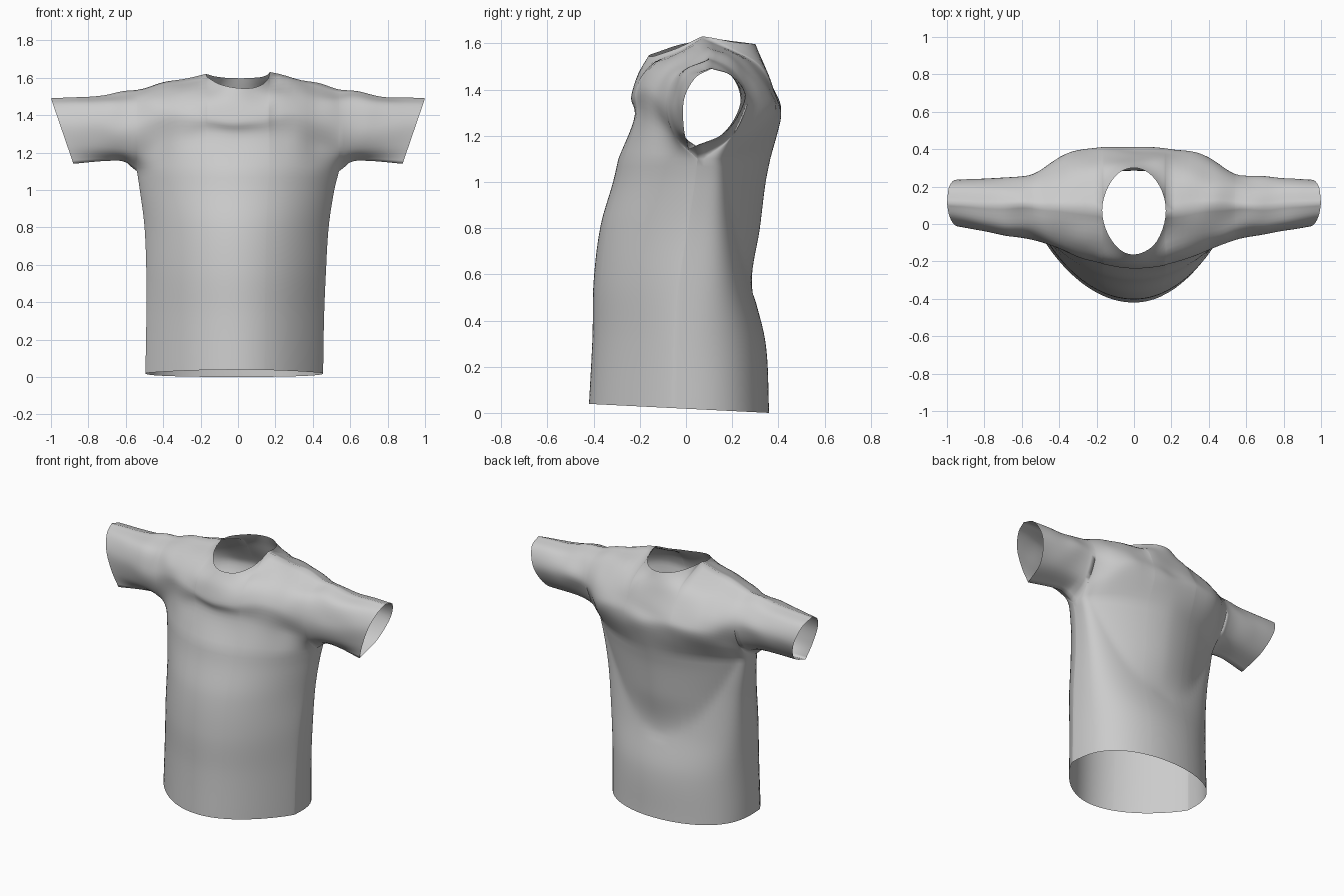
import bpy, bmesh, math
from mathutils import Vector, noise

if "Cube" in bpy.data.objects:
    bpy.data.objects.remove(bpy.data.objects["Cube"])


def spline(ts, vals, t):
    """Smooth curve through vectors vals placed at parameters ts."""
    i = 0
    while i < len(ts) - 2 and t > ts[i + 1]:
        i += 1

    def slope(k):
        a, b = max(k - 1, 0), min(k + 1, len(ts) - 1)
        return (vals[b] - vals[a]) / (ts[b] - ts[a])
    h = ts[i + 1] - ts[i]
    s = (t - ts[i]) / h
    return (vals[i] * (2*s**3 - 3*s**2 + 1) + slope(i) * h * (s**3 - 2*s**2 + s)
            + vals[i + 1] * (3*s**2 - 2*s**3) + slope(i + 1) * h * (s**3 - s**2))


# Torso profile by height: left width, right width, front, back beside the drape,
# back at the middle, side y, front roundness, back roundness
ZS = [0, .3, .55, .8, 1.0, 1.1]
RINGS = [Vector(r) for r in (
    (.495, .455, -.42, .36, .36, -.06, .90, .34), (.49, .46, -.405, .345, .345, -.05, .88, .34),
    (.49, .47, -.40, .285, .285, -.03, .82, .26), (.50, .485, -.37, .245, .32, .01, .78, .22),
    (.525, .515, -.315, .225, .345, .04, .75, .20), (.54, .54, -.293, .22, .365, .05, .75, .20))]
ARMPIT, NECK = .54, .17

# Sleeve and shoulder sections (y, z): underside, 3 front, ridge, 3 back
KX = [0, .17, .32, .43, .54, .60, .72, 1.0]
KEYS = [
    [(0, 1.1), (-.222, 1.28), (-.238, 1.36), (-.215, 1.45), (-.16, 1.545), (.35, 1.5), (.39, 1.38), (.41, 1.28)],
    [(0, 1.1), (-.21, 1.29), (-.212, 1.40), (-.145, 1.51), (.07, 1.625), (.29, 1.53), (.385, 1.38), (.405, 1.28)],
    [(0, 1.1), (-.165, 1.27), (-.165, 1.41), (-.10, 1.51), (.09, 1.59), (.26, 1.52), (.37, 1.39), (.38, 1.28)],
    [(0, 1.1), (-.10, 1.23), (-.125, 1.37), (-.07, 1.48), (.10, 1.57), (.23, 1.5), (.325, 1.38), (.315, 1.25)],
    [(.05, 1.1), (-.05, 1.2), (-.085, 1.34), (-.03, 1.47), (.10, 1.54), (.21, 1.47), (.265, 1.35), (.20, 1.2)],
    [(.045, 1.148), (-.04, 1.21), (-.07, 1.34), (-.02, 1.47), (.10, 1.53), (.20, 1.47), (.255, 1.36), (.185, 1.21)],
    [(.04, 1.156), (-.03, 1.22), (-.055, 1.34), (-.01, 1.46), (.10, 1.505), (.20, 1.46), (.25, 1.36), (.18, 1.22)],
    [(.01, 1.14), (-.01, 1.24), (-.008, 1.36), (.04, 1.45), (.11, 1.49), (.20, 1.455), (.235, 1.34), (.16, 1.21)],
]
BACK_COLLAR = (.30, 1.60)


def half(key, k, back):
    """Front or back half of a section, from the underside up to the ridge."""
    pts = [key[0]] + key[:3:-1] if back else key[:5]
    if back and k == 0:
        pts = pts[:-1] + [BACK_COLLAR]
    return [Vector(p) for p in pts]


HALVES = [[half(key, k, back) for k, key in enumerate(KEYS)] for back in (0, 1)]


def torso_point(u, z, back):
    wl, wr, f, b, mid, side, pf, pb = spline(ZS, RINGS, z)
    x = u * (wr if u > 0 else wl)
    round_off = max(0, 1 - u * u)
    if back:
        y = side + (b - side) * round_off ** pb
        if z > .5:  # U-shaped drape hanging from the shoulder blades
            q = min(1, abs(x) / (.04 + .46 * ((z - .5) / .6) ** .6))
            y += (mid - b) * (1 - q ** 1.7)
    else:
        y = side + (f - side) * round_off ** pf
    return Vector((x, y, z + (1 - z / 1.1) * (.018 - .05 * y)))


def upper_point(x, v, back):
    ax = abs(x)
    rows = HALVES[back]
    if ax < NECK:  # neck opening follows an ellipse
        q = ax / NECK
        ctrl = []
        for j in range(5):
            w = (1 - j / 4) * q * q + j / 4 * (1 - math.sqrt(1 - q * q))
            ctrl.append(rows[0][j].lerp(rows[1][j], w))
    else:
        ctrl = [spline(KX[1:], [r[j] for r in rows[1:]], ax) for j in range(5)]
    if ax <= ARMPIT + 1e-6:
        base = torso_point(max(-1, min(1, x / ARMPIT)), 1.1, back)
        ctrl[0] = Vector((base.y, base.z))
    y, z = spline([0, .25, .5, .75, 1], ctrl, v)
    if ax > .6:  # slanted cuff
        ax -= .12 * (1.49 - z) / .35 * (ax - .6) / .4
    return Vector((math.copysign(ax, x), y, z))


def crumple(p):
    """Soft cloth wrinkles around the shoulders."""
    k = max(0, min(1, (p.z - 1.2) / .15)) * max(0, min(1, (.95 - abs(p.x)) / .3))
    n = noise.noise_vector(p * 6)
    return p + Vector((0, n.y * .014, n.z * .016)) * k


# Columns across the shirt: neck, shoulder, sleeve
right = [NECK * math.sin(math.pi / 2 * k / 10) for k in range(11)]
right += [NECK + (ARMPIT - NECK) * (1 - (1 - k / 22) ** 3) for k in range(1, 23)]
right += [ARMPIT + (1 - ARMPIT) * k / 18 for k in range(1, 19)]
columns = [-x for x in right[:0:-1]] + right
torso_columns = [x for x in columns if abs(x) <= ARMPIT + 1e-6]

bm = bmesh.new()


def sheet(us, vs, func):
    grid = [[bm.verts.new(func(u, v)) for v in vs] for u in us]
    for a, b in zip(grid, grid[1:]):
        for j in range(len(vs) - 1):
            bm.faces.new((a[j], b[j], b[j + 1], a[j + 1]))


# Front and back sheets of the torso, then of the shoulders and sleeves
for back in (0, 1):
    sheet(torso_columns, [1.1 * k / 32 for k in range(33)],
          lambda x, z: torso_point(max(-1, min(1, x / ARMPIT)), z, back))
    sheet(columns, [k / 22 for k in range(23)],
          lambda x, v: crumple(upper_point(x, v, back)))

# Sew the sheets together, leaving hem, cuffs and neck open
bmesh.ops.remove_doubles(bm, verts=bm.verts, dist=1e-4)
bmesh.ops.recalc_face_normals(bm, faces=bm.faces)
chest = min(bm.faces, key=lambda f: f.calc_center_median().y)
if chest.normal.y > 0:
    bmesh.ops.reverse_faces(bm, faces=bm.faces)
for f in bm.faces:
    f.smooth = True

mesh = bpy.data.meshes.new("shirt")
bm.to_mesh(mesh)
bm.free()
shirt = bpy.data.objects.new("shirt", mesh)
bpy.context.collection.objects.link(shirt)

cloth = bpy.data.materials.new("grey cloth")
cloth.diffuse_color = (.6, .6, .6, 1)
cloth.use_nodes = True
cloth.node_tree.nodes["Principled BSDF"].inputs["Base Color"].default_value = cloth.diffuse_color
mesh.materials.append(cloth)
